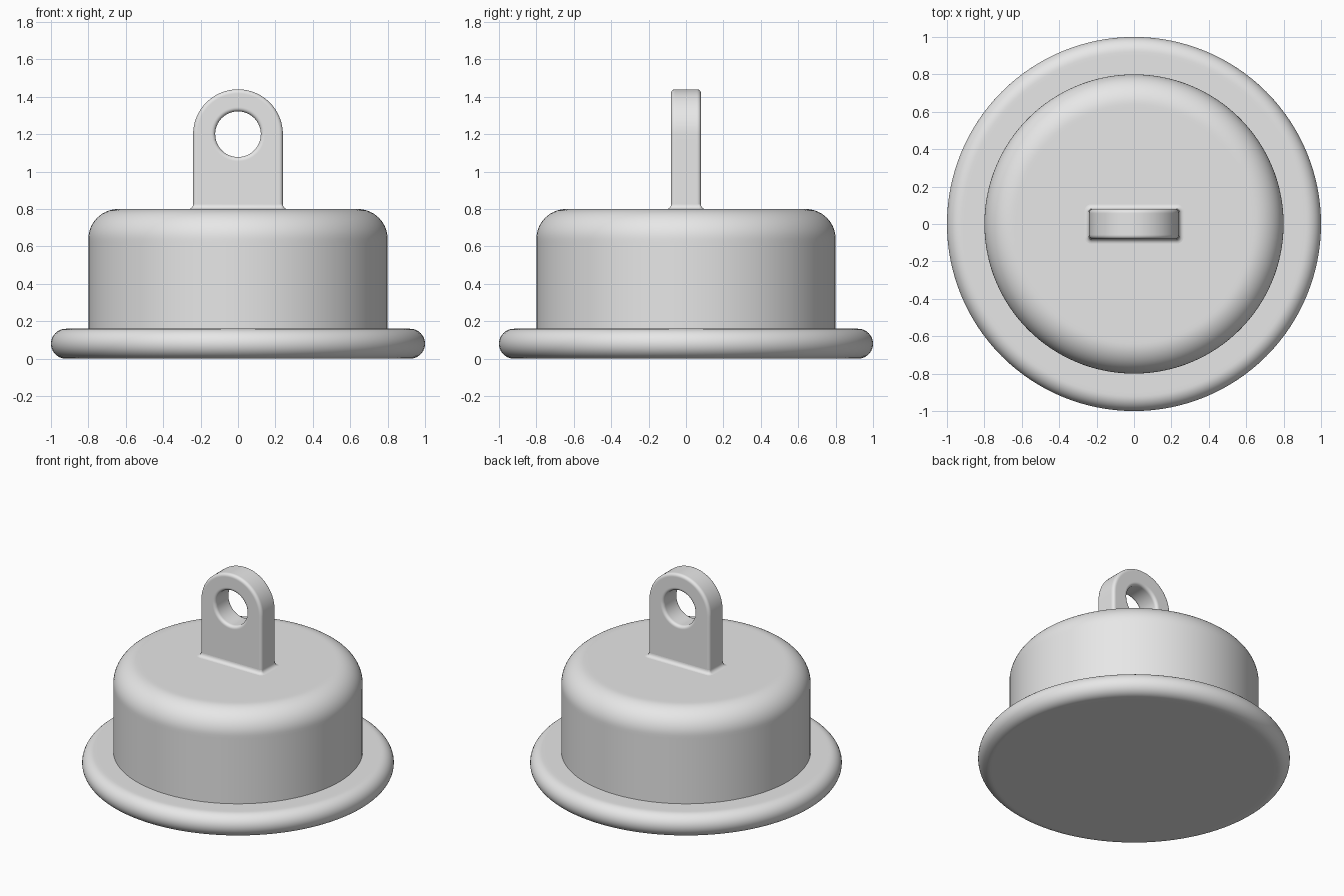
import bpy, math

if "Cube" in bpy.data.objects:
    bpy.data.objects.remove(bpy.data.objects["Cube"])

grey = bpy.data.materials.new("plain grey")
grey.diffuse_color = (0.8, 0.8, 0.8, 1)
grey.use_nodes = True
grey.node_tree.nodes["Principled BSDF"].inputs["Base Color"].default_value = grey.diffuse_color


def arc(cx, cz, r, a0, a1, n):
    """Points on an arc, angles in degrees."""
    return [(cx + r * math.cos(math.radians(a0 + (a1 - a0) * i / n)),
             cz + r * math.sin(math.radians(a0 + (a1 - a0) * i / n))) for i in range(n + 1)]


def make(name, rings, close_rings=False):
    """Skin a stack of equal closed rings; a ring of one point is a pole."""
    verts, faces, idx = [], [], []
    for ring in rings:
        idx.append(list(range(len(verts), len(verts) + len(ring))))
        verts += ring
    pairs = list(zip(idx, idx[1:])) + ([(idx[-1], idx[0])] if close_rings else [])
    for a, b in pairs:
        n = max(len(a), len(b))
        for i in range(n):
            j = (i + 1) % n
            quad = [a[i % len(a)], a[j % len(a)], b[j % len(b)], b[i % len(b)]]
            faces.append(list(dict.fromkeys(quad)))
    me = bpy.data.meshes.new(name)
    me.from_pydata(verts, [], faces)
    me.materials.append(grey)
    ob = bpy.data.objects.new(name, me)
    bpy.context.collection.objects.link(ob)
    bpy.ops.object.select_all(action='DESELECT')
    ob.select_set(True)
    bpy.context.view_layer.objects.active = ob
    # consistent outward normals
    bpy.ops.object.mode_set(mode='EDIT')
    bpy.ops.mesh.select_all(action='SELECT')
    bpy.ops.mesh.normals_make_consistent(inside=False)
    bpy.ops.object.mode_set(mode='OBJECT')
    bpy.ops.object.shade_smooth_by_angle(angle=math.radians(35))
    return ob


def lathe(name, profile, n=128):
    return make(name, [[(0, 0, z)] if r < 1e-6 else
                       [(r * math.cos(2 * math.pi * i / n), r * math.sin(2 * math.pi * i / n), z)
                        for i in range(n)] for r, z in profile])


# round flange and domed body, closed underneath
lathe("base_flange", [(0, 0), (0.9, 0)] + arc(0.92, 0.08, 0.08, -90, 90, 20)
      + [(0.9, 0.16), (0.8, 0.16)])
lathe("domed_body", [(0.8, 0.16), (0.8, 0.62)] + arc(0.64, 0.64, 0.16, 0, 90, 14)
      + [(0.62, 0.8), (0, 0.8)])

# hanging lug: rounded plate with a round hole and softened edges
W, T, B, ZC, HOLE, FOOT = 0.24, 0.08, 0.02, 1.2, 0.122, 0.78


def outline(w):
    pts = arc(0, ZC, w, 0, 180, 48)
    pts += [(-w, ZC + (FOOT - ZC) * i / 8) for i in range(1, 9)]
    pts += [(-w + 2 * w * i / 10, FOOT) for i in range(1, 11)]
    pts += [(w, FOOT + (ZC - FOOT) * i / 8) for i in range(1, 8)]
    return pts


def hole(r):
    return [(r * x / math.hypot(x, z - ZC), ZC + r * (z - ZC) / math.hypot(x, z - ZC))
            for x, z in outline(W)]


half = [(B + 0.004, T)] + [(B - x, y) for x, y in arc(0, T - B, B, 90, 0, 5)] + [(0, T - B - 0.004)]
edge = half + [(d, -y) for d, y in reversed(half)]
rings = [[(x, y, z) for x, z in outline(W - d)] for d, y in edge]
rings += [[(x, y, z) for x, z in hole(HOLE + d)] for d, y in reversed(edge)]
make("hanging_lug", rings, close_rings=True)

# small fillet where the lug meets the body
F = 0.025


def rounded_rect(hx, hy, r):
    return [p for cx, cy, a in ((hx - r, hy - r, 0), (r - hx, hy - r, 90),
                                (r - hx, r - hy, 180), (hx - r, r - hy, 270))
            for p in arc(cx, cy, r, a, a + 90, 5)]


make("lug_fillet", [[(x, y, z) for x, y in rounded_rect(W + f, T + f, 0.012 + f)]
                    for f, z in arc(F, 0.8 + F, F, 270, 180, 6)])
